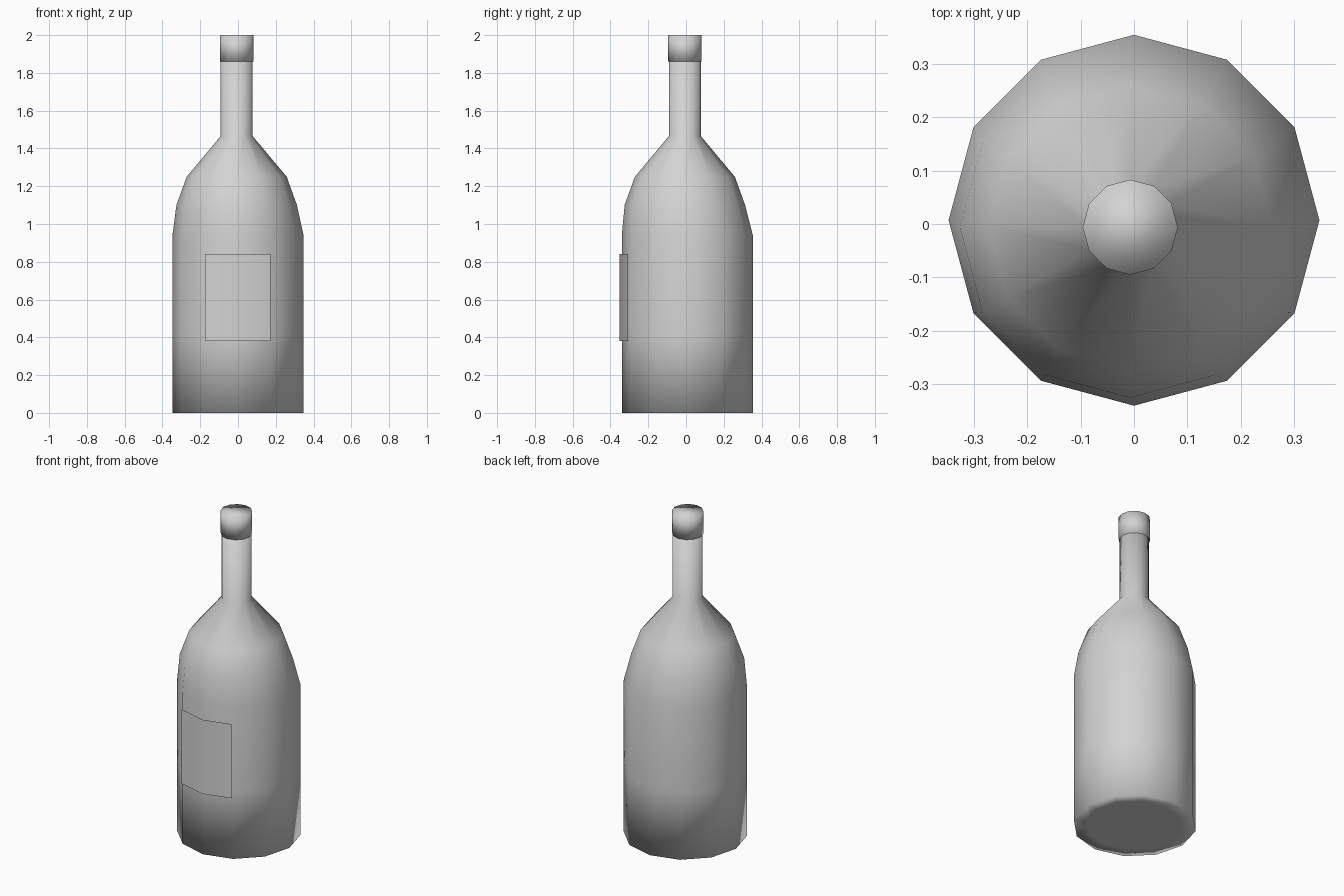
import bpy
import bmesh
from math import cos, sin, tan, pi, radians

cube = bpy.data.objects.get("Cube")
if cube:
    bpy.data.objects.remove(cube, do_unlink=True)

SIDES = 12
BODY_CENTRE = (0.0, 0.007)
NECK_CENTRE = (-0.007, -0.006)

grey = bpy.data.materials.new("light_grey")
grey.use_nodes = True
colour = (0.65, 0.65, 0.65, 1)
grey.diffuse_color = colour
grey.node_tree.nodes["Principled BSDF"].inputs["Base Color"].default_value = colour


def finish(name, bm):
    """Turn a bmesh into a smooth shaded object."""
    for face in bm.faces:
        face.smooth = True
    mesh = bpy.data.meshes.new(name)
    bm.to_mesh(mesh)
    bm.free()
    mesh.materials.append(grey)
    obj = bpy.data.objects.new(name, mesh)
    bpy.context.collection.objects.link(obj)
    return obj


def lathe(name, rings):
    """Stack twelve-sided rings of (centre, radius, height) and cap the ends."""
    bm = bmesh.new()
    loops = []
    for (cx, cy), r, z in rings:
        loops.append([bm.verts.new((cx + r * cos(2 * pi * i / SIDES),
                                    cy + r * sin(2 * pi * i / SIDES), z))
                      for i in range(SIDES)])
    for low, high in zip(loops, loops[1:]):
        for i in range(SIDES):
            j = (i + 1) % SIDES
            bm.faces.new((low[i], low[j], high[j], high[i]))
    bm.faces.new(loops[0][::-1])
    bm.faces.new(loops[-1])
    return finish(name, bm)


# Bottle: flat base, straight body, rounded shoulder and slim neck
lathe("bottle", [
    (BODY_CENTRE, 0.27, 0.0),
    (BODY_CENTRE, 0.347, 0.0),
    (BODY_CENTRE, 0.347, 0.42),
    (BODY_CENTRE, 0.347, 0.94),
    (NECK_CENTRE, 0.319, 1.10),
    (NECK_CENTRE, 0.265, 1.25),
    (NECK_CENTRE, 0.085, 1.465),
    (NECK_CENTRE, 0.085, 1.88),
])

# Cap: slightly wider collar around the mouth
lathe("cap", [
    (NECK_CENTRE, 0.089, 1.86),
    (NECK_CENTRE, 0.089, 2.0),
])

# Label: thin folded sheet that follows the two front facets
bm = bmesh.new()
columns = []
for x in (-0.174, 0.0, 0.172):
    y = -0.353 + abs(x) * tan(radians(15))
    columns.append([bm.verts.new((x, y, z)) for z in (0.38, 0.84)])
for a, b in zip(columns, columns[1:]):
    bm.faces.new((a[0], b[0], b[1], a[1]))
finish("label", bm)
